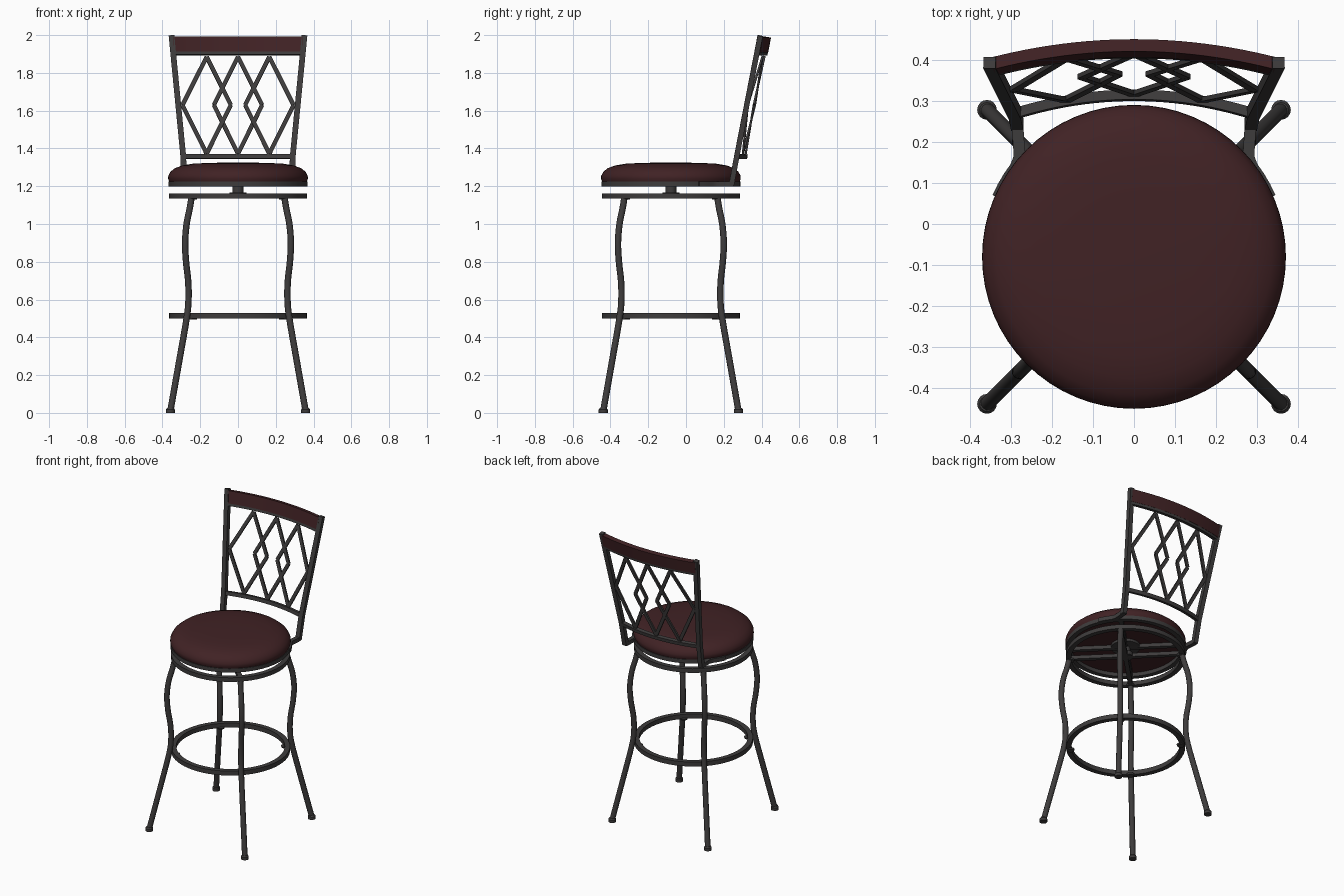
import bpy, bmesh, math
from mathutils import Vector

if "Cube" in bpy.data.objects:
    bpy.data.objects.remove(bpy.data.objects["Cube"])

CY = -0.08  # seat centre in y


def mat(name, c):
    m = bpy.data.materials.new(name)
    m.diffuse_color = (*c, 1)
    m.use_nodes = True
    m.node_tree.nodes["Principled BSDF"].inputs["Base Color"].default_value = m.diffuse_color
    return m


METAL = mat("dark metal", (0.048, 0.045, 0.045))
RED = mat("dark red leather", (0.052, 0.016, 0.018))


def finish(bm, name, m, angle=35):
    bmesh.ops.recalc_face_normals(bm, faces=bm.faces)
    me = bpy.data.meshes.new(name)
    bm.to_mesh(me)
    bm.free()
    o = bpy.data.objects.new(name, me)
    bpy.context.collection.objects.link(o)
    me.materials.append(m)
    bpy.ops.object.select_all(action='DESELECT')
    o.select_set(True)
    bpy.context.view_layer.objects.active = o
    bpy.ops.object.shade_smooth_by_angle(angle=math.radians(angle))
    return o


def rect(w, h):
    return [(-w/2, -h/2), (w/2, -h/2), (w/2, h/2), (-w/2, h/2)]


def circ(r, n=12):
    return [(r*math.cos(i*math.tau/n), r*math.sin(i*math.tau/n)) for i in range(n)]


def sweep(name, pts, section, up=(0, 0, 1), closed=False, m=METAL):
    """Sweep a cross-section (side, up) along a path."""
    bm = bmesh.new()
    pts = [Vector(p) for p in pts]
    up = Vector(up)
    n, k, rings = len(pts), len(section), []
    for i, p in enumerate(pts):
        a = pts[(i-1) % n] if closed or i > 0 else p
        b = pts[(i+1) % n] if closed or i < n-1 else p
        t = (b - a).normalized()
        s = t.cross(up).normalized()
        u = s.cross(t)
        rings.append([bm.verts.new(p + s*x + u*y) for x, y in section])
    for i in range(n if closed else n-1):
        A, B = rings[i], rings[(i+1) % n]
        for j in range(k):
            bm.faces.new((A[j], A[(j+1) % k], B[(j+1) % k], B[j]))
    if not closed:
        bm.faces.new(rings[0])
        bm.faces.new(rings[-1])
    return finish(bm, name, m)


def ring(name, r, z, w, h):
    pts = [(r*math.cos(i*math.tau/64), CY + r*math.sin(i*math.tau/64), z) for i in range(64)]
    return sweep(name, pts, rect(w, h), closed=True)


def lathe(name, prof, x=0, y=CY, m=METAL, n=64, angle=35):
    bm = bmesh.new()
    vs = [bm.verts.new((x + r, y, z)) for r, z in prof]
    es = [bm.edges.new((a, b)) for a, b in zip(vs, vs[1:])]
    bmesh.ops.spin(bm, geom=vs + es, cent=(x, y, 0), axis=(0, 0, 1), angle=math.tau, steps=n)
    bmesh.ops.remove_doubles(bm, verts=bm.verts, dist=1e-5)
    return finish(bm, name, m, angle)


def smooth_path(p, steps=6):
    """Catmull-Rom resampling."""
    p = [Vector(q) for q in p]
    q = [2*p[0] - p[1]] + p + [2*p[-1] - p[-2]]
    out = []
    for i in range(1, len(q)-2):
        a, b, c, d = q[i-1:i+3]
        for s in range(steps):
            t = s/steps
            out.append(0.5*(2*b + (c-a)*t + (2*a-5*b+4*c-d)*t*t + (3*b-a-3*c+d)*t**3))
    return out + [p[-1]]


# seat cushion
lathe("seat_cushion", [(0, 1.325), (0.15, 1.324), (0.24, 1.319), (0.295, 1.31), (0.335, 1.295),
                       (0.358, 1.276), (0.369, 1.255), (0.37, 1.24), (0.364, 1.224), (0, 1.222)],
      m=RED, angle=50)

# seat ring, swivel ring, foot ring
ring("seat_ring", 0.353, 1.211, 0.03, 0.026)
ring("swivel_ring", 0.35, 1.148, 0.032, 0.028)
ring("foot_ring", 0.349, 0.515, 0.032, 0.03)

# swivel post and plate
lathe("swivel_post", [(0, 1.14), (0.045, 1.14), (0.045, 1.166), (0.029, 1.168), (0.029, 1.205),
                      (0.09, 1.205), (0.09, 1.222), (0, 1.222)], n=24)

# diagonal cross bars in both upper rings
for z, nm in ((1.148, "lower"), (1.211, "upper")):
    for s in (-1, 1):
        d = 0.247
        sweep(f"{nm}_cross_bar", [(-d, CY - s*d, z), (d, CY + s*d, z)], rect(0.028, 0.024))

# four bent legs with feet and weld pads
LEG = [(0.358, 0.01), (0.312, 0.27), (0.272, 0.5), (0.262, 0.6), (0.264, 0.7), (0.275, 0.8),
       (0.28, 0.9), (0.272, 1.0), (0.256, 1.08), (0.246, 1.14)]
for sx in (-1, 1):
    for sy in (-1, 1):
        nm = ("front" if sy < 0 else "back") + ("_left" if sx < 0 else "_right")
        sweep(nm + "_leg", smooth_path([(sx*d, CY + sy*d, z) for d, z in LEG], 4),
              circ(0.0175), up=(-sy, sx, 0))
        lathe(nm + "_foot", [(0, 0), (0.024, 0), (0.024, 0.018), (0.018, 0.026), (0, 0.026)],
              sx*0.358, CY + sy*0.358, n=16)
        for z in (0.495, 1.13):
            lathe(nm + "_weld_pad", [(0, z), (0.022, z), (0.026, z + 0.01), (0, z + 0.01)],
                  sx*0.24, CY + sy*0.24, n=12)


# backrest surface: leaning back and bowed in plan
def back_x(z):
    return 0.29 + (z - 1.36)*0.1


def back_y(x, z):
    return 0.24 + (z - 1.21)*0.193 + 0.045*(1 - (x/back_x(z))**2)


def bow(z, half):
    xs = [half*(i/12 - 1) for i in range(25)]
    return [(x, back_y(x, z), z) for x in xs]


LEAN = (0, 0.19, 1)

# posts and the brackets that hug the seat ring
for s, nm in ((-1, "left"), (1, "right")):
    pts = [(s*0.284, 0.24, 1.203), (s*0.29, 0.269, 1.36), (s*0.352, 0.393, 1.997)]
    sweep(nm + "_back_post", pts, rect(0.03, 0.028), up=(0, 1, 0))
    arc = [(s*0.284, 0.25, 1.211), (s*0.279, 0.165, 1.211)]
    arc += [(s*0.362*math.cos(a), CY + 0.362*math.sin(a), 1.211) for a in (0.65, 0.57, 0.49, 0.41)]
    sweep(nm + "_seat_bracket", arc, rect(0.028, 0.027))

# top rail with the metal strip below, and bottom bar
sweep("top_rail", bow(1.95, 0.344), rect(0.03, 0.08), up=LEAN, m=RED)
sweep("rail_strip", bow(1.903, 0.34), rect(0.028, 0.016), up=LEAN)
sweep("lower_back_bar", bow(1.357, 0.288), rect(0.024, 0.024), up=LEAN)

# lattice of three overlapping diamonds
for i, cx in enumerate((-0.166, 0, 0.166)):
    corner = [(cx, 1.885), (cx + 0.128, 1.63), (cx, 1.372), (cx - 0.128, 1.63)]
    P = [Vector((x, back_y(x, z), z)) for x, z in corner]
    for j in range(4):
        sweep(f"lattice_bar_{i}_{j}", [P[j], P[(j+1) % 4]], rect(0.022, 0.011), up=(0, 1, -0.19))
